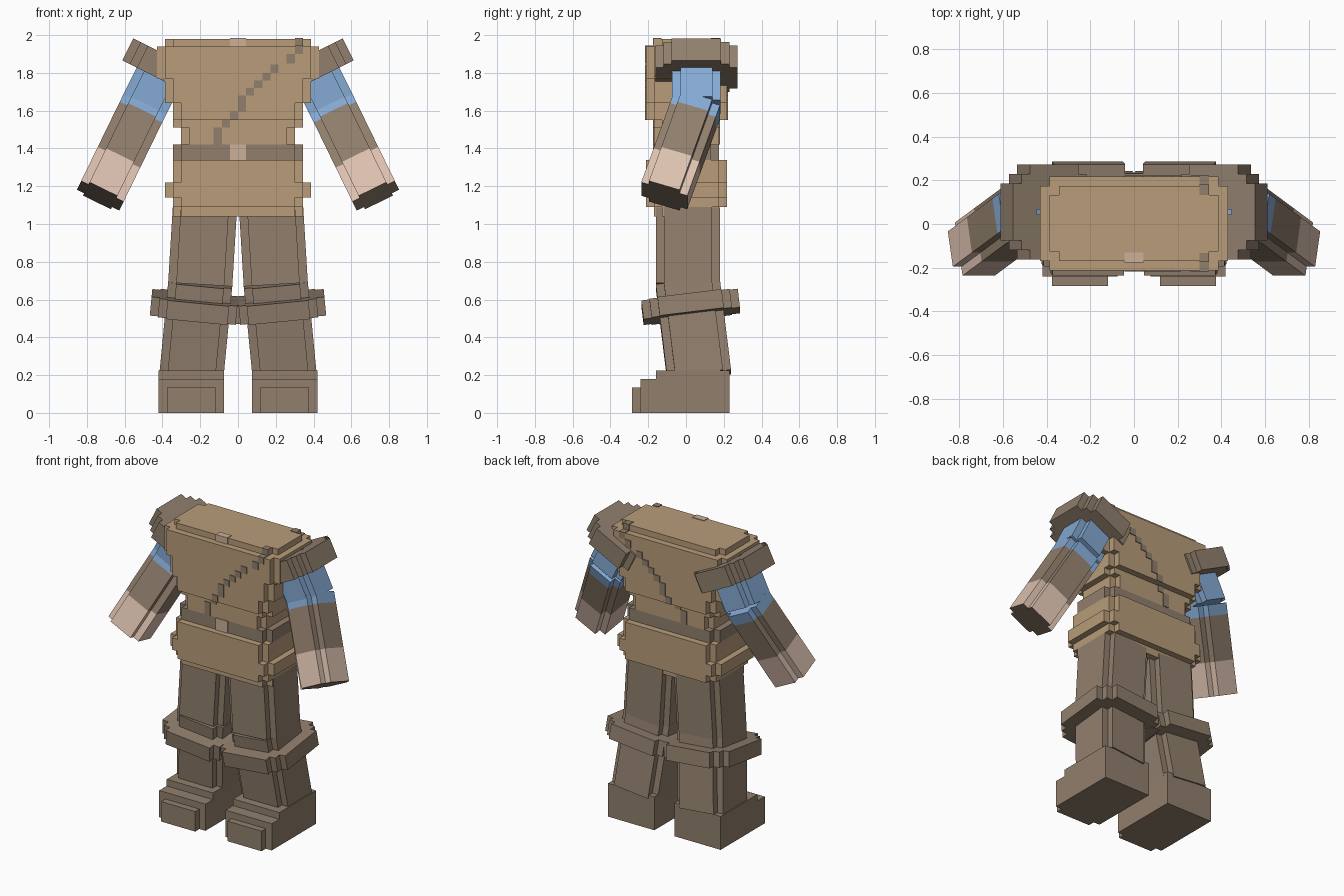
import bpy, bmesh
from math import radians
from mathutils import Matrix, Vector

cube = bpy.data.objects.get("Cube")
if cube:
    bpy.data.objects.remove(cube, do_unlink=True)

V = 0.043  # size of one block step


def linear(c):
    c /= 255
    return c / 12.92 if c < 0.04 else ((c + 0.055) / 1.055) ** 2.4


def material(name, *rgb):
    m = bpy.data.materials.new(name)
    m.use_nodes = True
    col = [linear(c) for c in rgb] + [1]
    m.diffuse_color = col
    m.node_tree.nodes["Principled BSDF"].inputs["Base Color"].default_value = col
    return m


TAN = material("tan tunic", 184, 156, 122)
BROWN = material("brown leather", 145, 127, 109)
BLUE = material("blue sleeve", 133, 170, 212)
SKIN = material("pale skin", 222, 194, 177)
BUCKLE = material("pale buckle", 204, 177, 154)


def outline(hx, hy, n, s=V):
    """Rectangle whose corners are cut into n square steps."""
    corner = [(hx, hy - n * s)]
    for i in range(n):
        corner += [(hx - (i + 1) * s, hy - (n - i) * s),
                   (hx - (i + 1) * s, hy - (n - i - 1) * s)]
    flipped = corner[::-1]
    pts = corner + [(-x, y) for x, y in flipped]
    pts += [(-x, -y) for x, y in corner] + [(x, -y) for x, y in flipped]
    return pts


def finish(name, bm, mats, matrix):
    bmesh.ops.remove_doubles(bm, verts=bm.verts, dist=1e-5)
    bmesh.ops.recalc_face_normals(bm, faces=bm.faces)
    me = bpy.data.meshes.new(name)
    bm.to_mesh(me)
    bm.free()
    for m in mats:
        me.materials.append(m)
    ob = bpy.data.objects.new(name, me)
    ob.matrix_world = matrix
    bpy.context.collection.objects.link(ob)
    return ob


def prism(name, hx, hy, z0, z1, mat, n=1, matrix=Matrix(), end=None):
    """Stepped prism; end is an optional material for its lower face."""
    bm = bmesh.new()
    pts = outline(hx, hy, n)
    low = [bm.verts.new((x, y, z0)) for x, y in pts]
    top = [bm.verts.new((x, y, z1)) for x, y in pts]
    bm.faces.new(top)
    bottom = bm.faces.new(low[::-1])
    if end:
        bottom.material_index = 1
    for i in range(len(pts)):
        j = (i + 1) % len(pts)
        bm.faces.new((low[i], low[j], top[j], top[i]))
    return finish(name, bm, [mat] + ([end] if end else []), matrix)


def ring(name, hx, hy, wall, z0, z1, mat, n, matrix):
    bm = bmesh.new()
    loops = []
    for w, z in ((0, z0), (0, z1), (wall, z1), (wall, z0)):
        loops.append([bm.verts.new((x, y, z)) for x, y in outline(hx - w, hy - w, n)])
    count = len(loops[0])
    for k in range(4):
        a, b = loops[k], loops[(k + 1) % 4]
        for i in range(count):
            j = (i + 1) % count
            bm.faces.new((a[i], a[j], b[j], b[i]))
    return finish(name, bm, [mat], matrix)


def block(name, x0, x1, y0, y1, z0, z1, mat):
    at = Matrix.Translation(((x0 + x1) / 2, (y0 + y1) / 2, 0))
    return prism(name, abs(x1 - x0) / 2, abs(y1 - y0) / 2, z0, z1, mat, 0, at)


def joint(x, y, z, tilt, bend):
    return (Matrix.Translation(Vector((x, y, z)))
            @ Matrix.Rotation(radians(tilt), 4, 'Y')
            @ Matrix.Rotation(radians(bend), 4, 'X'))


# Torso: stacked layers with notched corners
WIDE, SLIM = 0.215, 0.172
layers = [
    ("tunic_hem", 1.04, 1.09, 0.345, SLIM), ("tunic_skirt", 1.09, 1.14, 0.345, WIDE),
    ("tunic_flare", 1.14, 1.22, 0.387, WIDE), ("tunic_hips", 1.22, 1.34, 0.345, WIDE),
    ("belt", 1.34, 1.42, 0.345, SLIM), ("waist", 1.42, 1.51, 0.302, SLIM),
    ("ribs", 1.51, 1.55, 0.345, SLIM), ("lower_chest", 1.55, 1.64, 0.345, WIDE),
    ("chest", 1.64, 1.77, 0.387, WIDE), ("upper_chest", 1.77, 1.94, 0.43, WIDE),
    ("collar", 1.94, 1.98, 0.387, SLIM)]
shift = Matrix.Translation((0, 0.003, 0))
for name, z0, z1, hx, hy in layers:
    prism(name, hx, hy, z0, z1, BROWN if name == "belt" else TAN, 1, shift)

# Buckle and neck patch
block("belt_buckle", -V, V, -0.13, -0.176, 1.34, 1.42, BUCKLE)
block("neck_patch", -V, V, -0.13, -0.176, 1.94, 1.984, BUCKLE)

# Diagonal strap, front and back: column, bottom and top of each step
steps = [(-3, 1.42, 1.51), (-2, 1.51, 1.55), (-1, 1.55, 1.595), (0, 1.595, 1.68),
         (1, 1.68, 1.72), (2, 1.72, 1.76), (3, 1.76, 1.80), (4, 1.80, 1.845),
         (6, 1.85, 1.90), (7, 1.90, 1.944), (7, 1.94, 1.984)]
for side, label in ((-1, "front"), (1, "back")):
    for col, z0, z1 in steps:
        depth = WIDE if 1.545 < z0 < 1.93 else SLIM
        block("strap_" + label, col * V, (col + 1) * V, side * (depth - 0.04),
              side * (depth + 0.005) + 0.003, z0, z1, BROWN)

for s, side in ((1, "left"), (-1, "right")):
    # Arm: upper sleeve, shoulder cuff, bent forearm and hand
    upper = joint(s * 0.50, 0.055, 1.62, -26.5 * s, 0)
    lower = joint(s * 0.50, 0.055, 1.62, -26 * s, -18)
    prism(side + "_upper_arm", 0.125, 0.128, 0, 0.26, BLUE, 1, upper)
    ring(side + "_shoulder_cuff", 0.21, 0.217, 0.12, 0.17, 0.30, BROWN, 2, upper)
    prism(side + "_elbow", 0.125, 0.128, -0.06, 0.01, BLUE, 1, lower)
    prism(side + "_forearm", 0.125, 0.128, -0.34, -0.06, BROWN, 1, lower)
    prism(side + "_hand", 0.125, 0.128, -0.55, -0.34, SKIN, 1, lower, BROWN)

    # Leg: thigh, shin and knee band
    thigh = joint(s * 0.20, 0.01, 0.68, -3.5 * s, 0)
    shin = joint(s * 0.20, 0.01, 0.68, -5.5 * s, 7)
    prism(side + "_thigh", 0.17, 0.17, 0, 0.40, BROWN, 1, thigh)
    prism(side + "_shin", 0.17, 0.17, -0.49, 0.01, BROWN, 1, shin)
    prism(side + "_knee_band", 0.25, 0.257, -0.17, -0.07, BROWN, 2, shin)

    # Boot with stepped toe
    block(side + "_boot", s * 0.075, s * 0.42, -0.16, 0.23, 0, 0.225, BROWN)
    block(side + "_boot_instep", s * 0.075, s * 0.42, -0.24, -0.16, 0, 0.18, BROWN)
    block(side + "_boot_toe", s * 0.12, s * 0.375, -0.285, -0.24, 0, 0.135, BROWN)
